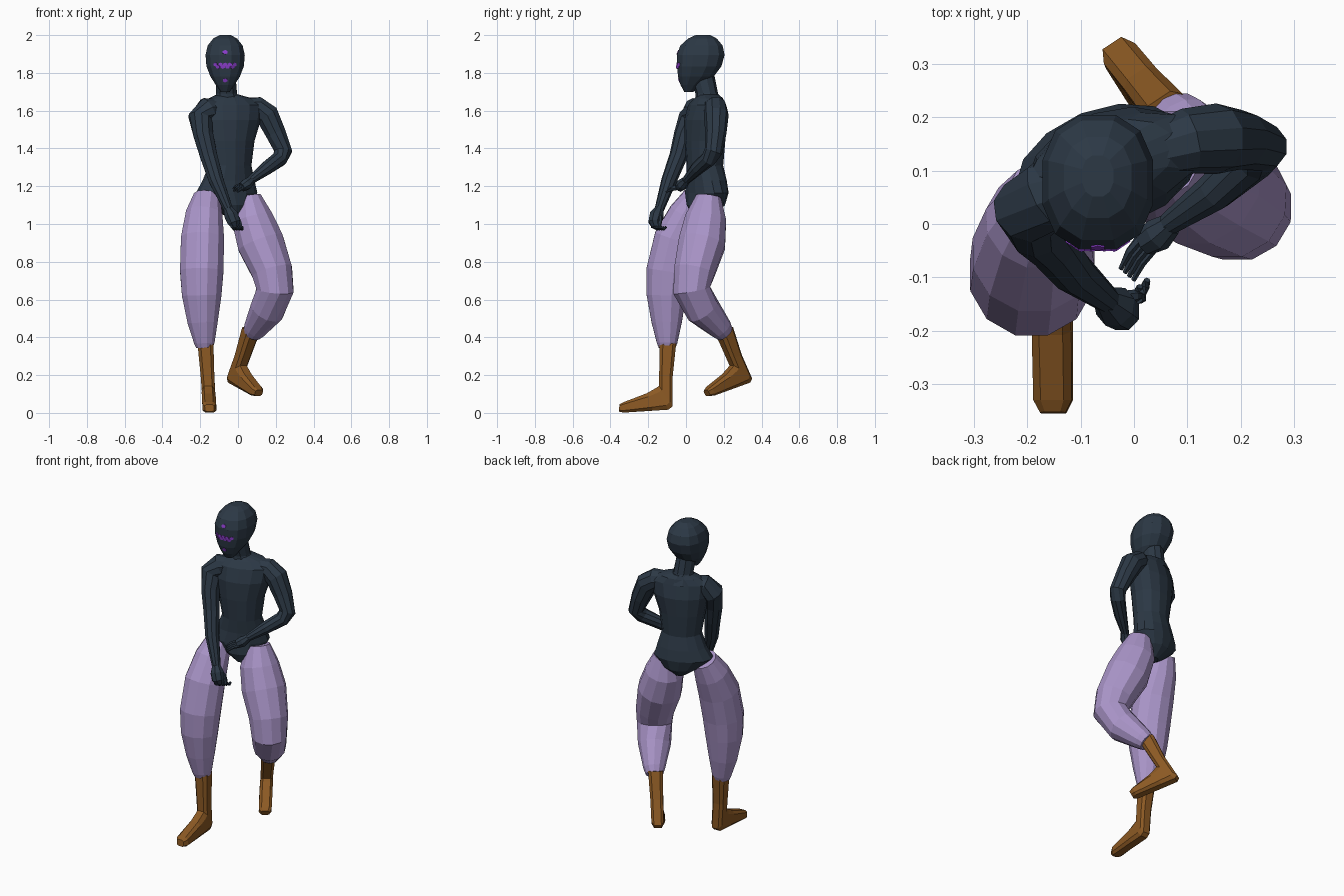
import bpy, bmesh, math
from mathutils import Vector
from mathutils.bvhtree import BVHTree


def material(name, rgb):
    m = bpy.data.materials.new(name)
    m.diffuse_color = (*rgb, 1)
    return m


DARK = material("slate skin", (0.025, 0.040, 0.060))
PANTS = material("lilac cloth", (0.40, 0.30, 0.58))
BROWN = material("brown leather", (0.26, 0.10, 0.017))
GLOW = material("violet marks", (0.25, 0.045, 0.58))


def skin(name, rings, mat):
    """Bridge equal rings of points and cap both ends."""
    bm = bmesh.new()
    vs = [[bm.verts.new(p) for p in r] for r in rings]
    n = len(vs[0])
    for a, b in zip(vs, vs[1:]):
        for i in range(n):
            j = (i + 1) % n
            bm.faces.new((a[i], a[j], b[j], b[i]))
    bm.faces.new(vs[0])
    bm.faces.new(vs[-1])
    bmesh.ops.recalc_face_normals(bm, faces=bm.faces)
    me = bpy.data.meshes.new(name)
    bm.to_mesh(me)
    bm.free()
    me.materials.append(mat)
    ob = bpy.data.objects.new(name, me)
    bpy.context.collection.objects.link(ob)
    return ob


def ellipse(c, u, v, n, power=1.0):
    pts = []
    for i in range(n):
        a = 2 * math.pi * (i + 0.5) / n
        x, y = math.cos(a), math.sin(a)
        pts.append(c + u * math.copysign(abs(x) ** power, x)
                   + v * math.copysign(abs(y) ** power, y))
    return pts


def tube(name, path, mat, n=10):
    """Limb through (x, y, z, radius) points, rings square to the path."""
    P = [Vector(p[:3]) for p in path]
    rings = []
    for i, p in enumerate(path):
        a = (P[i] - P[i - 1]).normalized() if i else Vector()
        b = (P[i + 1] - P[i]).normalized() if i < len(P) - 1 else Vector()
        t = (a + b).normalized()
        u = Vector((0, 1, 0)).cross(t).normalized()
        rings.append(ellipse(P[i], u * p[3], t.cross(u) * p[3], n))
    return skin(name, rings, mat)


def stack(name, levels, mat, n=12, power=1.0):
    """Level ellipses (x, y, z, half width, half depth, turn in degrees)."""
    rings = []
    for x, y, z, w, d, turn in levels:
        c, s = math.cos(math.radians(turn)), math.sin(math.radians(turn))
        rings.append(ellipse(Vector((x, y, z)), Vector((c, s, 0)) * w,
                             Vector((-s, c, 0)) * d, n, power))
    return skin(name, rings, mat)


# Twisted torso, from the crotch up to the collar
stack("torso", [
    (-0.03, 0.09, 1.045, 0.04, 0.06, 22),
    (-0.045, 0.105, 1.10, 0.11, 0.10, 22),
    (-0.06, 0.11, 1.165, 0.17, 0.105, 22),
    (-0.05, 0.11, 1.23, 0.142, 0.10, 20),
    (-0.042, 0.10, 1.31, 0.115, 0.095, 18),
    (-0.045, 0.10, 1.44, 0.135, 0.105, 18),
    (-0.04, 0.105, 1.55, 0.165, 0.108, 18),
    (-0.035, 0.11, 1.63, 0.175, 0.088, 18),
    (-0.04, 0.12, 1.665, 0.12, 0.07, 18),
    (-0.055, 0.12, 1.685, 0.06, 0.055, 10)], DARK, 14)

# Neck and head
stack("neck", [
    (-0.055, 0.125, 1.63, 0.085, 0.075, 0),
    (-0.06, 0.11, 1.69, 0.058, 0.06, 0),
    (-0.066, 0.085, 1.79, 0.055, 0.065, 0)], DARK, 10)
X = -0.068
head = stack("head", [
    (X, 0.015, 1.70, 0.025, 0.025, 0),
    (X, 0.025, 1.735, 0.05, 0.055, 0),
    (X, 0.052, 1.78, 0.08, 0.097, 0),
    (X, 0.07, 1.835, 0.102, 0.121, 0),
    (X, 0.078, 1.895, 0.107, 0.13, 0),
    (X, 0.082, 1.945, 0.095, 0.115, 0),
    (X, 0.087, 1.982, 0.065, 0.078, 0),
    (X, 0.09, 2.0, 0.03, 0.04, 0)], DARK, 12, 0.85)

# Small glowing face marks laid on the head surface
bm = bmesh.new()
bm.from_mesh(head.data)
tree = BVHTree.FromBMesh(bm)
bm.free()
marks = [(0, 1.909, 0.015), (0, 1.761, 0.014)]
for i in range(-4, 5):
    marks.append((i * 0.0125, 1.838 + 0.006 * (-1) ** i, 0.013))
for i, (dx, z, r) in enumerate(marks):
    hit, nor, _, _ = tree.ray_cast(Vector((X + dx, -1, z)), Vector((0, 1, 0)))
    u = Vector((0, 0, 1)).cross(nor).normalized()
    v = nor.cross(u)
    skin("face_mark_%d" % i, [ellipse(hit + nor * h, u * r, v * r * 0.8, 6)
                              for h in (-0.003, 0.003)], GLOW)

# Right arm hanging across the front, with a loose fist
tube("right_arm", [
    (-0.10, 0.08, 1.615, 0.05), (-0.16, 0.055, 1.605, 0.068),
    (-0.20, 0.025, 1.56, 0.066), (-0.183, -0.01, 1.47, 0.055),
    (-0.155, -0.04, 1.36, 0.048), (-0.115, -0.09, 1.23, 0.041),
    (-0.05, -0.142, 1.075, 0.025)], DARK)
tube("right_palm", [
    (-0.053, -0.14, 1.08, 0.025), (-0.035, -0.155, 1.045, 0.04),
    (-0.022, -0.165, 1.01, 0.036), (-0.015, -0.16, 0.985, 0.022)], DARK, 8)
for i in range(4):
    x, y = -0.035 + 0.014 * i, -0.175 + 0.012 * i
    tube("right_finger_%d" % i, [
        (x, y, 1.015, 0.011), (x + 0.006, y, 0.985, 0.011),
        (x + 0.014, y + 0.022, 0.973, 0.009),
        (x + 0.018, y + 0.034, 0.985, 0.006)], DARK, 6)
tube("right_thumb", [(-0.03, -0.14, 1.05, 0.014), (0.0, -0.135, 1.03, 0.012),
                     (0.016, -0.135, 1.0, 0.006)], DARK, 6)

# Left arm bent at the elbow, hand open at the waist
tube("left_arm", [
    (0.04, 0.135, 1.62, 0.05), (0.10, 0.155, 1.615, 0.062),
    (0.155, 0.16, 1.575, 0.066), (0.20, 0.158, 1.48, 0.056),
    (0.24, 0.145, 1.385, 0.048), (0.22, 0.12, 1.345, 0.043),
    (0.15, 0.06, 1.295, 0.037), (0.065, 0.0, 1.23, 0.022)], DARK)
tube("left_palm", [
    (0.07, 0.0, 1.232, 0.022), (0.045, -0.02, 1.21, 0.032),
    (0.02, -0.035, 1.195, 0.026)], DARK, 8)
for i in range(4):
    k = i - 1.5
    x, y, z = 0.025 + 0.008 * k, -0.035 - 0.007 * k, 1.197 - 0.006 * k
    tube("left_finger_%d" % i, [
        (x, y, z, 0.009), (x - 0.022, y - 0.028, z - 0.005, 0.008),
        (x - 0.038, y - 0.06, z - 0.018, 0.005)], DARK, 6)
tube("left_thumb", [(0.05, -0.015, 1.21, 0.012), (0.01, -0.012, 1.19, 0.01),
                    (-0.025, -0.03, 1.175, 0.005)], DARK, 6)

# Baggy trouser legs
tube("right_trouser_leg", [
    (-0.165, 0.055, 1.145, 0.072), (-0.18, 0.005, 1.05, 0.10),
    (-0.188, -0.055, 0.92, 0.118), (-0.192, -0.095, 0.75, 0.119),
    (-0.192, -0.104, 0.62, 0.108), (-0.187, -0.102, 0.48, 0.083),
    (-0.178, -0.10, 0.37, 0.056), (-0.177, -0.10, 0.345, 0.046)], PANTS, 12)
tube("left_trouser_leg", [
    (0.055, 0.12, 1.145, 0.068), (0.075, 0.105, 1.03, 0.112),
    (0.12, 0.085, 0.90, 0.128), (0.18, 0.045, 0.75, 0.112),
    (0.196, 0.03, 0.65, 0.102), (0.155, 0.09, 0.545, 0.094),
    (0.09, 0.185, 0.445, 0.062), (0.075, 0.205, 0.42, 0.05)], PANTS, 12)


def boot(name, heel, foot, shaft, side):
    """Boot in its own skewed frame: along the foot, up the shaft, sideways."""
    H, F, U, S = map(Vector, (heel, foot, shaft, side))
    rings = []
    # back/bottom point and front/top point of each section, then half width
    for f0, u0, f1, u1, w in [
            (0.0, 1.0, 0.32, 1.0, 0.042), (0.02, 0.5, 0.28, 0.5, 0.036),
            (-0.02, 0.05, 0.27, 0.37, 0.035), (0.05, 0.0, 0.33, 0.34, 0.036),
            (0.35, 0.0, 0.50, 0.27, 0.037), (0.92, 0.0, 0.93, 0.16, 0.036),
            (1.01, 0.02, 1.01, 0.13, 0.024)]:
        a, b = H + F * f0 + U * u0, H + F * f1 + U * u1
        m, h = (a + b) / 2, (b - a) / 2
        rings.append([m + S * w * p + h * q for p, q in
                      [(1, .6), (.6, 1), (-.6, 1), (-1, .6),
                       (-1, -.6), (-.6, -1), (.6, -1), (1, -.6)]])
    return skin(name, rings, BROWN)


# Boots: front one planted, rear one lifted
boot("right_boot", (-0.15, -0.078, 0.018), (0, -0.275, -0.018),
     (-0.022, 0.026, 0.35), (1, 0, 0))
boot("left_boot", (-0.043, 0.34, 0.165), (0.145, -0.22, -0.08),
     (0.09, -0.105, 0.29), (0.836, 0.551, 0))
